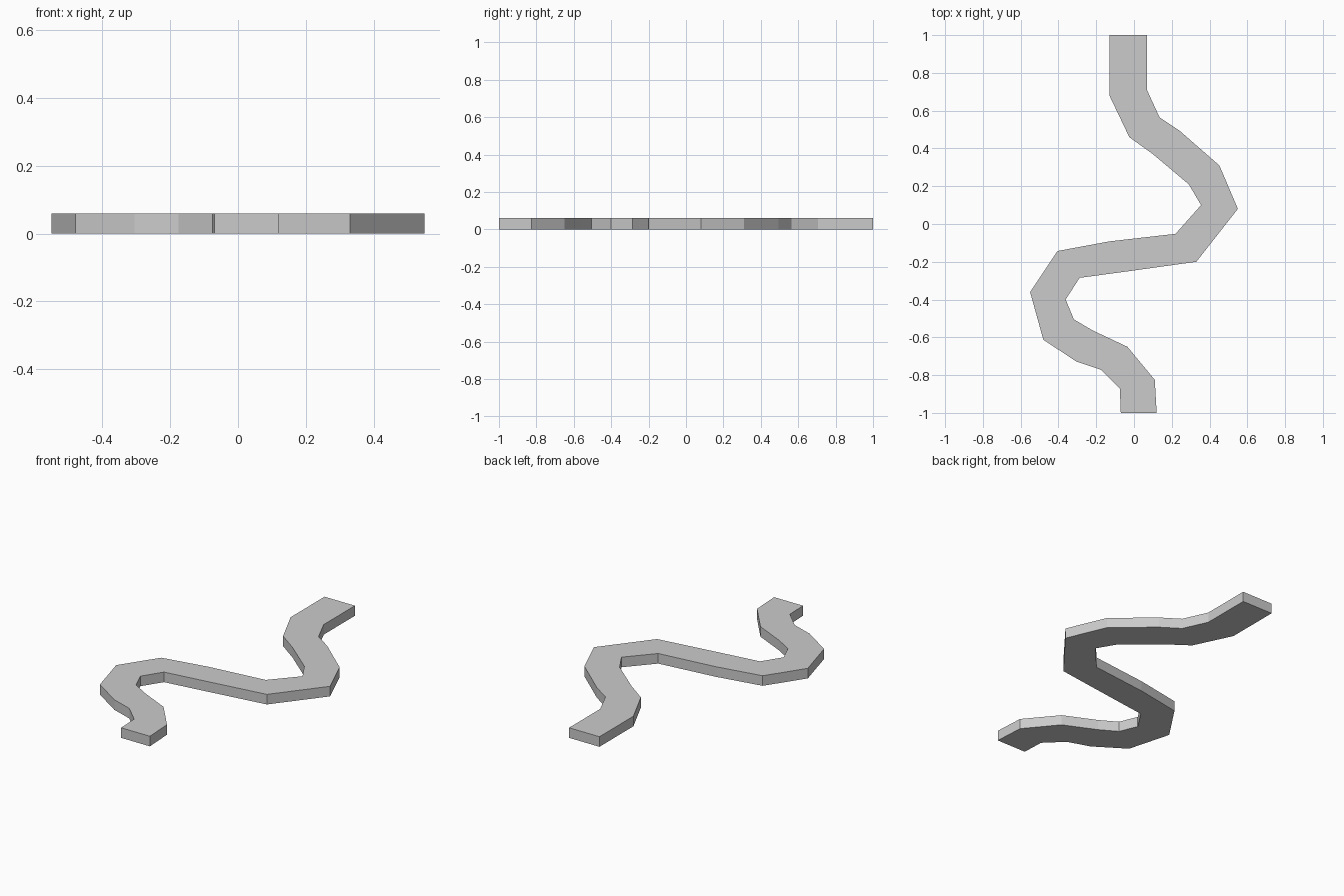
import bpy
import bmesh

if "Cube" in bpy.data.objects:
    bpy.data.objects.remove(bpy.data.objects["Cube"])

HEIGHT = 0.06

# Paired bank points, from the back end to the front end
left_bank = [(-0.13, 1), (-0.13, 0.68), (-0.025, 0.46), (0.10, 0.37), (0.29, 0.21),
             (0.355, 0.10), (0.22, -0.052), (-0.13, -0.092), (-0.405, -0.143),
             (-0.55, -0.36), (-0.48, -0.613), (-0.305, -0.728), (-0.175, -0.772),
             (-0.075, -0.87), (-0.07, -1)]
right_bank = [(0.07, 1), (0.07, 0.707), (0.135, 0.565), (0.24, 0.495), (0.452, 0.31),
              (0.55, 0.08), (0.33, -0.20), (-0.065, -0.255), (-0.288, -0.285),
              (-0.362, -0.40), (-0.318, -0.505), (-0.22, -0.563), (-0.035, -0.65),
              (0.11, -0.825), (0.12, -1)]

# Winding strip of quads between the banks
bm = bmesh.new()
left = [bm.verts.new((x, y, 0)) for x, y in left_bank]
right = [bm.verts.new((x, y, 0)) for x, y in right_bank]
for i in range(len(left) - 1):
    bm.faces.new((left[i], left[i + 1], right[i + 1], right[i]))

# Raise the strip into a closed slab
ext = bmesh.ops.extrude_face_region(bm, geom=bm.faces[:], use_keep_orig=True)
top = [g for g in ext["geom"] if isinstance(g, bmesh.types.BMVert)]
bmesh.ops.translate(bm, verts=top, vec=(0, 0, HEIGHT))
bmesh.ops.recalc_face_normals(bm, faces=bm.faces[:])

mesh = bpy.data.meshes.new("winding_path")
bm.to_mesh(mesh)
bm.free()
bpy.context.collection.objects.link(bpy.data.objects.new("winding_path", mesh))
